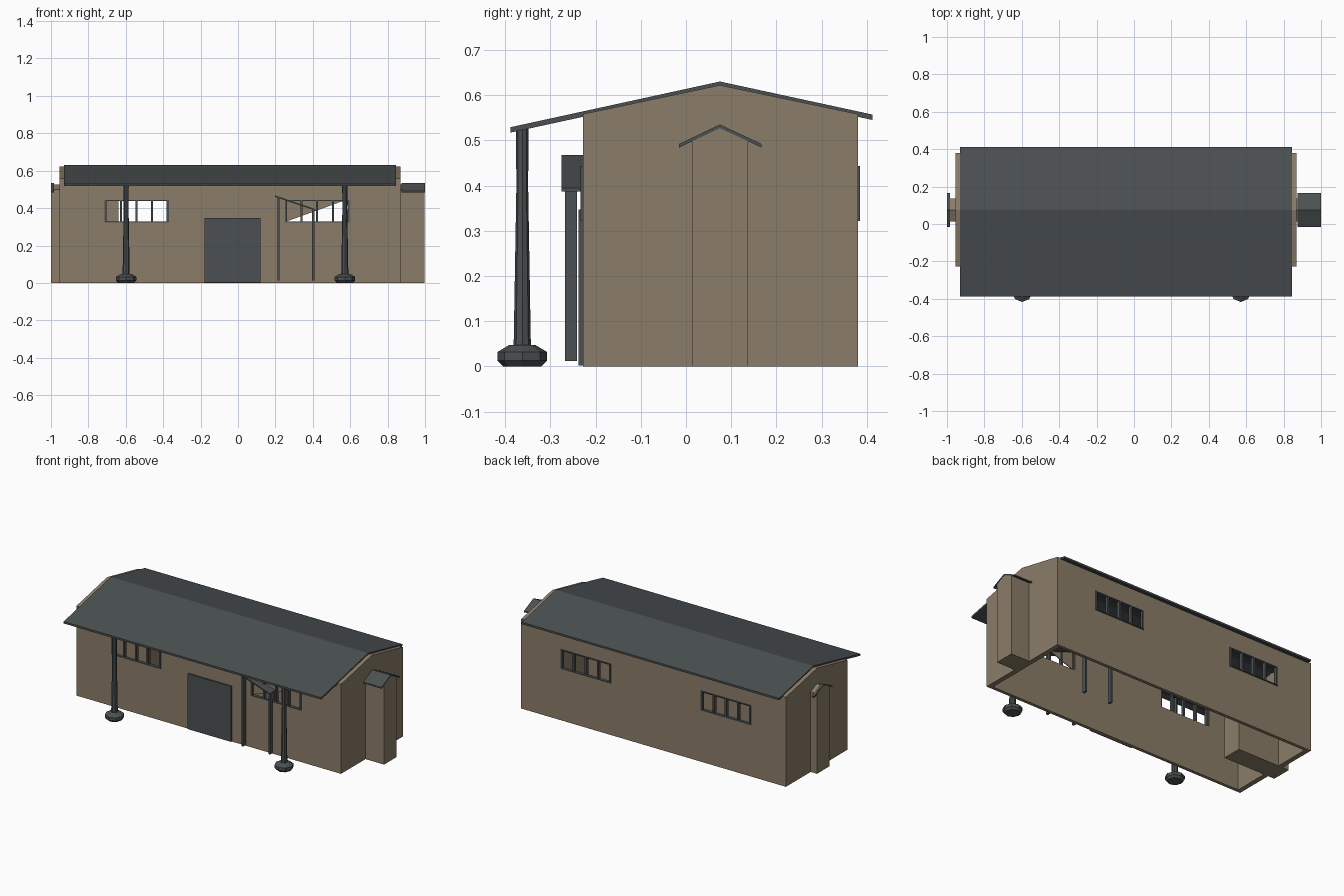
import bpy, bmesh, math
from mathutils import Vector

cube = bpy.data.objects.get("Cube")
if cube:
    bpy.data.objects.remove(cube, do_unlink=True)


def material(name, rgb):
    m = bpy.data.materials.new(name)
    m.use_nodes = True
    m.diffuse_color = (*rgb, 1)
    m.node_tree.nodes["Principled BSDF"].inputs["Base Color"].default_value = (*rgb, 1)
    return m


TAN = material("tan_plaster", (0.26, 0.205, 0.14))
GREY = material("slate_grey", (0.07, 0.081, 0.085))


def finish(name, bm, mat):
    bmesh.ops.recalc_face_normals(bm, faces=bm.faces)
    mesh = bpy.data.meshes.new(name)
    bm.to_mesh(mesh)
    bm.free()
    mesh.materials.append(mat)
    ob = bpy.data.objects.new(name, mesh)
    bpy.context.collection.objects.link(ob)
    return ob


def extrude(name, points, vector, mat):
    """Extrude a planar outline along a vector."""
    bm = bmesh.new()
    face = bm.faces.new([bm.verts.new(p) for p in points])
    ext = bmesh.ops.extrude_face_region(bm, geom=[face])
    verts = [g for g in ext["geom"] if isinstance(g, bmesh.types.BMVert)]
    bmesh.ops.translate(bm, verts=verts, vec=Vector(vector))
    return finish(name, bm, mat)


def box(name, x0, x1, y0, y1, z0, z1, mat):
    outline = [(x0, y0, z0), (x1, y0, z0), (x1, y1, z0), (x0, y1, z0)]
    return extrude(name, outline, (0, 0, z1 - z0), mat)


def prism_x(name, x0, x1, yz, mat):
    return extrude(name, [(x0, y, z) for y, z in yz], (x1 - x0, 0, 0), mat)


def slab_yz(top, thick):
    """Closed outline of a bent sheet of even thickness."""
    return top + [(y, z - thick) for y, z in reversed(top)]


# Main dimensions
LEFT, RIGHT = -0.955, 0.87
FRONT, BACK = -0.228, 0.38
EAVE, RIDGE_Y, RIDGE_Z = 0.558, 0.075, 0.622
GABLE, WALL = 0.03, 0.02
WINDOWS = ((-0.714, -0.37), (0.25, 0.597))
SILL, HEAD = 0.325, 0.44

# Gable end walls
gable = [(FRONT, 0), (BACK, 0), (BACK, EAVE), (RIDGE_Y, RIDGE_Z), (FRONT, EAVE)]
prism_x("gable_wall_right", LEFT, LEFT + GABLE, gable, TAN)
prism_x("gable_wall_left", RIGHT - GABLE, RIGHT, gable, TAN)


# Long walls: a grid of panels with the window cells left open
def long_wall(name, y, inward):
    xs = [LEFT + GABLE, *WINDOWS[0], *WINDOWS[1], RIGHT - GABLE]
    zs = [0, SILL, HEAD, EAVE - 0.005]
    bm = bmesh.new()
    grid = [[bm.verts.new((x, y, z)) for z in zs] for x in xs]
    for i in range(len(xs) - 1):
        for j in range(len(zs) - 1):
            if j == 1 and i in (1, 3):
                continue
            bm.faces.new((grid[i][j], grid[i + 1][j], grid[i + 1][j + 1], grid[i][j + 1]))
    ext = bmesh.ops.extrude_face_region(bm, geom=bm.faces[:])
    verts = [g for g in ext["geom"] if isinstance(g, bmesh.types.BMVert)]
    bmesh.ops.translate(bm, verts=verts, vec=(0, inward, 0))
    finish(name, bm, TAN)


long_wall("front_wall", FRONT, WALL)
long_wall("back_wall", BACK, -WALL)


# Window frames with four panes each
def window(name, x0, x1, y0, y1):
    bar = 0.011
    for k in range(5):
        x = x0 + (x1 - x0 - bar) * k / 4
        box(f"{name}_upright_{k}", x, x + bar, y0, y1, SILL, HEAD, GREY)
    for part, z in (("sill", SILL - 0.003), ("head", HEAD - 0.003)):
        box(f"{name}_{part}", x0, x1, y0, y1, z, z + 0.006, GREY)


for side, (x0, x1) in zip(("right", "left"), WINDOWS):
    window(f"front_window_{side}", x0, x1, FRONT - 0.005, FRONT + 0.015)
    window(f"back_window_{side}", x0, x1, BACK - 0.015, BACK + 0.005)

# Half-covering panel in the left front window
wx0, wx1 = WINDOWS[1]
extrude("window_panel", [(wx0, FRONT + 0.008, SILL), (wx0, FRONT + 0.008, HEAD),
                         (wx1 - 0.03, FRONT + 0.008, HEAD)], (0, 0.005, 0), TAN)

# Main roof
prism_x("main_roof", -0.93, 0.845,
        slab_yz([(-0.388, 0.529), (RIDGE_Y, 0.63), (0.412, 0.557)], 0.012), GREY)

# Front door
box("front_door", -0.18, 0.12, FRONT - 0.01, FRONT + 0.005, 0.002, 0.347, GREY)

# End chimneys with small gabled caps
chimney = [(0.013, 0.0), (0.137, 0.0), (0.137, 0.5), (0.075, 0.527), (0.013, 0.5)]
cap = slab_yz([(-0.015, 0.492), (0.075, 0.535), (0.167, 0.492)], 0.008)
prism_x("chimney_left", RIGHT - 0.01, 0.998, chimney, TAN)
prism_x("chimney_cap_left", 0.875, 1.0, cap, GREY)
prism_x("chimney_right", -0.999, -0.64, chimney, TAN)
prism_x("chimney_cap_right", -1.0, -0.985, cap, GREY)


# Porch posts: eight-sided turned profile
def post(name, cx, cy):
    profile = [(0.042, 0), (0.055, 0.013), (0.055, 0.032), (0.03, 0.047),
               (0.019, 0.048), (0.013, 0.4), (0.014, 0.528)]
    bm = bmesh.new()
    rings = []
    for r, z in profile:
        rings.append([bm.verts.new((cx + r * math.cos(k * math.pi / 4),
                                    cy + r * math.sin(k * math.pi / 4), z)) for k in range(8)])
    for a, b in zip(rings, rings[1:]):
        for k in range(8):
            n = (k + 1) % 8
            bm.faces.new((a[k], a[n], b[n], b[k]))
    bm.faces.new(rings[0])
    bm.faces.new(rings[-1])
    finish(name, bm, GREY)


post("porch_post_right", -0.598, -0.362)
post("porch_post_left", 0.571, -0.362)

# Lean-to canopy on four thin legs
extrude("canopy_sheet", [(0.197, -0.275, 0.468), (0.412, -0.275, 0.395),
                         (0.412, -0.275, 0.387), (0.197, -0.275, 0.46)], (0, 0.345, 0), GREY)
for x, top in ((0.217, 0.457), (0.402, 0.394)):
    for row, y in (("front", -0.254), ("rear", 0.056)):
        box(f"canopy_leg_{row}_{x}", x - 0.006, x + 0.006, y - 0.013, y + 0.013, 0.012, top, GREY)
